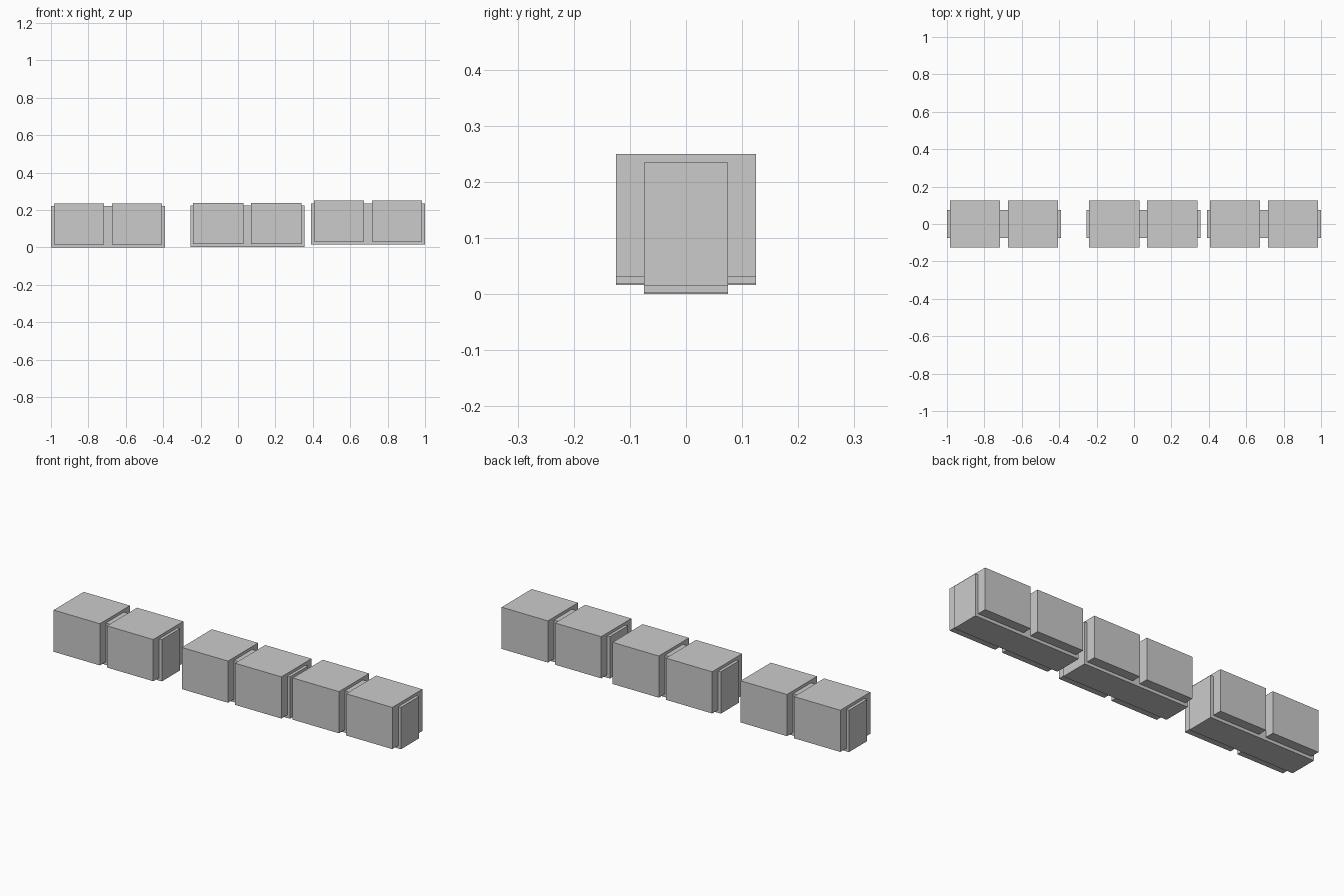
import bpy

if "Cube" in bpy.data.objects:
    bpy.data.objects.remove(bpy.data.objects["Cube"])


def box(name, center, size):
    bpy.ops.mesh.primitive_cube_add(size=1, location=center)
    ob = bpy.context.object
    ob.name = name
    ob.scale = size
    bpy.ops.object.transform_apply(location=False, rotation=False, scale=True)
    return ob


# three identical units in a row: (x centre, height of base)
for i, (x, z) in enumerate([(-0.695, 0.0), (0.05, 0.003), (0.695, 0.015)], 1):
    # narrow core bar
    box(f"core_bar_{i}", (x, 0, z + 0.11), (0.61, 0.15, 0.22))
    # two wide blocks wrapped around the bar, slightly raised
    for side, dx in (("left", -0.155), ("right", 0.155)):
        box(f"block_{i}_{side}", (x + dx, 0, z + 0.1255), (0.269, 0.25, 0.219))
